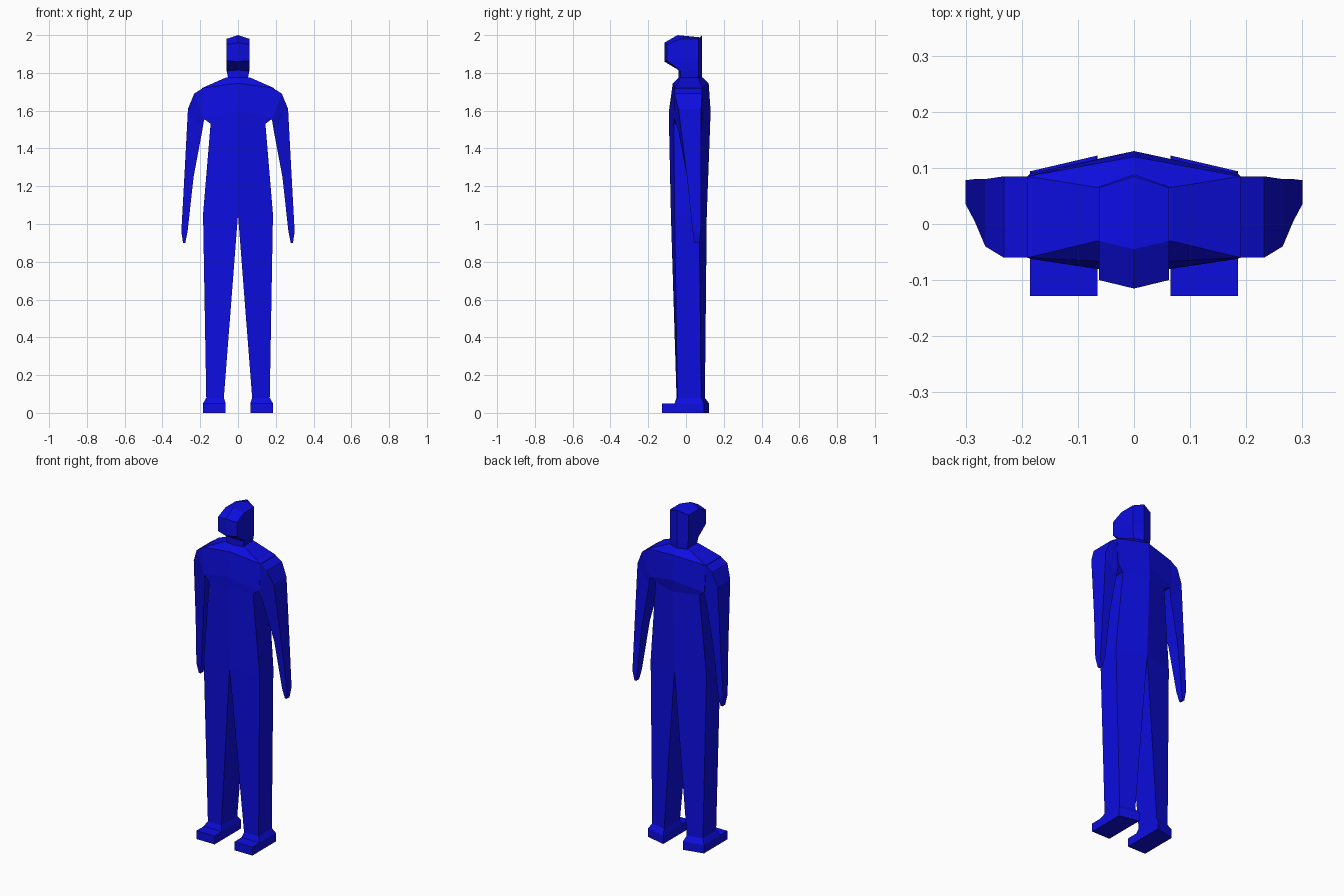
import bpy, bmesh

if "Cube" in bpy.data.objects:
    bpy.data.objects.remove(bpy.data.objects["Cube"])

blue = bpy.data.materials.new("blue")
blue.diffuse_color = (0.004, 0.004, 0.75, 1)
blue.use_nodes = True
blue.node_tree.nodes["Principled BSDF"].inputs["Base Color"].default_value = blue.diffuse_color


def loft(name, rings, start=True, end=True, mirror=False):
    """Skin a tube through matching rings, optionally capped or mirrored over x."""
    bm = bmesh.new()
    loops = [[bm.verts.new(p) for p in ring] for ring in rings]
    n = len(loops[0])
    for a, b in zip(loops, loops[1:]):
        for i in range(n):
            j = (i + 1) % n
            bm.faces.new((a[i], a[j], b[j], b[i]))
    if start:
        bm.faces.new(loops[0][::-1])
    if end:
        bm.faces.new(loops[-1])
    bmesh.ops.recalc_face_normals(bm, faces=bm.faces)
    me = bpy.data.meshes.new(name)
    bm.to_mesh(me)
    bm.free()
    me.materials.append(blue)
    ob = bpy.data.objects.new(name, me)
    bpy.context.collection.objects.link(ob)
    if mirror:
        ob.modifiers.new("mirror", 'MIRROR').use_mirror_merge = False
    return ob


def hexring(w, zc, zs, fc, fs, bs, bc):
    """Symmetric six-point ring: ridge front and back, flat sides."""
    return [(0, fc, zc), (w, fs, zs), (w, bs, zs),
            (0, bc, zc), (-w, bs, zs), (-w, fs, zs)]


def quad(x0, x1, f0, f1, b1, b0, z):
    """Four-point ring from inner x0 to outer x1."""
    return [(x0, f0, z), (x1, f1, z), (x1, b1, z), (x0, b0, z)]


def armring(xo, zo, xi, zi, f, b):
    """Slanted arm ring with an outer and an inner edge."""
    return [(xo, f, zo), (xo, b, zo), (xi, b, zi), (xi, f, zi)]


# Torso, from hips up to the base of the neck
loft("torso", [
    hexring(.185, 1.05, 1.05, -.08, -.06, .07, .11),
    hexring(.145, 1.53, 1.53, -.09, -.065, .08, .128),
    hexring(.185, 1.60, 1.56, -.09, -.062, .09, .13),
    hexring(.19, 1.745, 1.72, -.07, -.06, .085, .12),
    hexring(.065, 1.775, 1.775, -.04, -.03, .065, .088),
], start=False, end=True)

# Neck and head
loft("head", [
    hexring(.052, 1.77, 1.77, -.04, -.03, .065, .085),
    hexring(.06, 1.815, 1.81, -.04, -.03, .065, .085),
    hexring(.062, 1.86, 1.865, -.115, -.10, .065, .085),
    hexring(.062, 1.96, 1.95, -.115, -.10, .065, .085),
    hexring(.062, 2.0, 1.98, -.045, -.03, .065, .085),
], end=False)
# Crown: two sloping panels meeting along the middle
crown = [(0, -.045, 2.0), (.062, -.03, 1.98), (.062, .065, 1.98), (0, .085, 1.987)]
me = bpy.data.meshes.new("crown")
me.from_pydata(crown, [], [(0, 1, 2, 3)])
me.materials.append(blue)
ob = bpy.data.objects.new("crown", me)
bpy.context.collection.objects.link(ob)
ob.modifiers.new("mirror", 'MIRROR')

# Arms, from the shoulder to the fingertips
loft("arms", [
    armring(.185, 1.72, .175, 1.555, -.06, .085),
    armring(.232, 1.69, .18, 1.55, -.06, .085),
    armring(.265, 1.61, .19, 1.49, -.04, .08),
    armring(.284, 1.25, .235, 1.25, .005, .08),
    armring(.30, .96, .267, .96, .035, .078),
    armring(.291, .90, .279, .90, .045, .072),
], mirror=True)

# Legs
loft("legs", [
    quad(0, .185, -.08, -.06, .07, .11, 1.05),
    quad(.075, .168, -.05, -.045, .08, .10, .08),
], start=False, end=False, mirror=True)

# Feet with sloping ankles
loft("feet", [
    quad(.065, .185, -.128, -.128, .094, .122, 0),
    quad(.065, .185, -.128, -.128, .094, .122, .05),
    quad(.065, .185, -.06, -.06, .094, .122, .0505),
    quad(.075, .168, -.05, -.045, .08, .10, .08),
], mirror=True)
